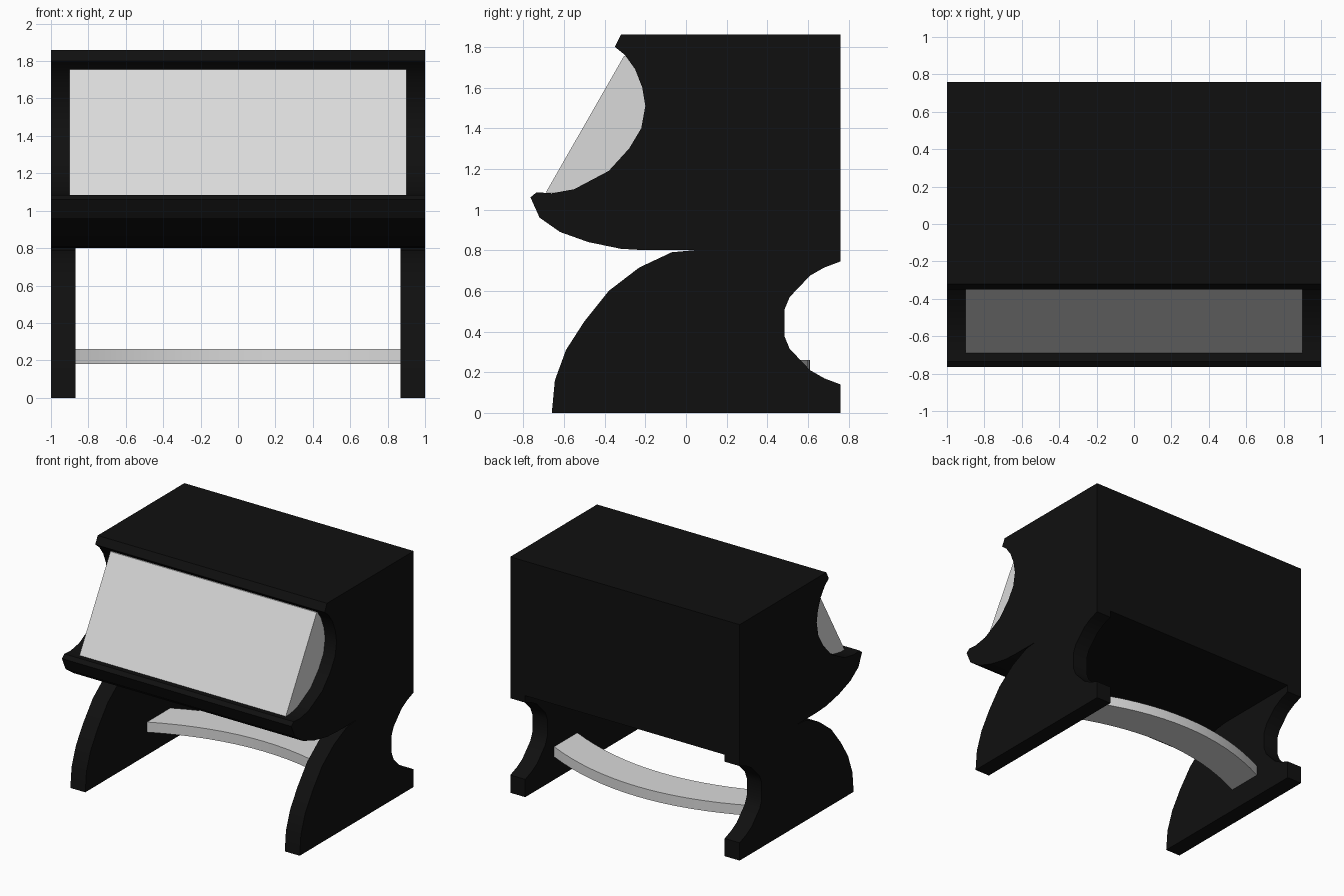
import bpy
import bmesh
import math

cube = bpy.data.objects.get("Cube")
if cube:
    bpy.data.objects.remove(cube, do_unlink=True)


def material(name, value):
    mat = bpy.data.materials.new(name)
    mat.use_nodes = True
    colour = (value, value, value, 1)
    mat.diffuse_color = colour
    mat.node_tree.nodes["Principled BSDF"].inputs["Base Color"].default_value = colour
    return mat


black = material("black_shell", 0.005)
grey = material("light_grey", 0.7)


def finish(name, bm, mat):
    """Turn a bmesh into a shaded object."""
    bmesh.ops.recalc_face_normals(bm, faces=bm.faces)
    mesh = bpy.data.meshes.new(name)
    bm.to_mesh(mesh)
    bm.free()
    mesh.materials.append(mat)
    obj = bpy.data.objects.new(name, mesh)
    bpy.context.collection.objects.link(obj)
    bpy.ops.object.select_all(action="DESELECT")
    obj.select_set(True)
    bpy.context.view_layer.objects.active = obj
    bpy.ops.object.shade_smooth_by_angle(angle=math.radians(30))
    return obj


def prism(name, profile, x0, x1, mat):
    """Extrude a side profile of (y, z) points from x0 to x1."""
    bm = bmesh.new()
    face = bm.faces.new([bm.verts.new((x0, y, z)) for y, z in profile])
    out = bmesh.ops.extrude_face_region(bm, geom=[face])
    verts = [g for g in out["geom"] if isinstance(g, bmesh.types.BMVert)]
    bmesh.ops.translate(bm, verts=verts, vec=(x1 - x0, 0, 0))
    return finish(name, bm, mat)


# Cabinet with a scooped front and a curved lip
cabinet = [
    (0.76, 1.86), (-0.32, 1.86), (-0.35, 1.80), (-0.30, 1.76), (-0.25, 1.69),
    (-0.215, 1.60), (-0.20, 1.51), (-0.22, 1.40), (-0.28, 1.30), (-0.38, 1.19),
    (-0.55, 1.10), (-0.66, 1.08), (-0.735, 1.085), (-0.765, 1.06),
    (-0.72, 0.96), (-0.62, 0.89), (-0.48, 0.84), (-0.32, 0.807),
    (-0.2, 0.8), (0.76, 0.8),
]
prism("cabinet", cabinet, -1, 1, black)

# Slanted front panel set into the scoop
panel = [(-0.305, 1.755), (-0.69, 1.083), (-0.1, 1.083), (-0.1, 1.755)]
prism("front_panel", panel, -0.9, 0.9, grey)

# Side legs: bowed front edge and a rounded notch at the back
front_edge = [(-0.66, 0), (-0.645, 0.16), (-0.59, 0.31), (-0.5, 0.45),
              (-0.38, 0.6), (-0.23, 0.715), (-0.07, 0.79), (0.04, 0.8)]
notch = [(0.76, 0.745), (0.68, 0.715), (0.61, 0.675), (0.51, 0.57), (0.485, 0.51)]
lower_notch = [(y, 0.885 - z) for y, z in reversed(notch)]
leg = front_edge + [(0.76, 0.8)] + notch + lower_notch + [(0.76, 0)]
for side, sign in (("left", 1), ("right", -1)):
    prism(side + "_leg", leg, sign * 0.87, sign, black)

# Stretcher bar bowed towards the back between the legs
bm = bmesh.new()
steps = 16
rings = []
for i in range(steps + 1):
    t = 2 * i / steps - 1
    back = 0.61 - 0.21 * t * t
    corners = [(back, 0.26), (back - 0.29, 0.26), (back - 0.29, 0.18), (back, 0.18)]
    rings.append([bm.verts.new((0.87 * t, y, z)) for y, z in corners])
for a, b in zip(rings, rings[1:]):
    for k in range(4):
        n = (k + 1) % 4
        bm.faces.new((a[k], a[n], b[n], b[k]))
bm.faces.new(rings[0])
bm.faces.new(rings[-1])
finish("stretcher_bar", bm, grey)
